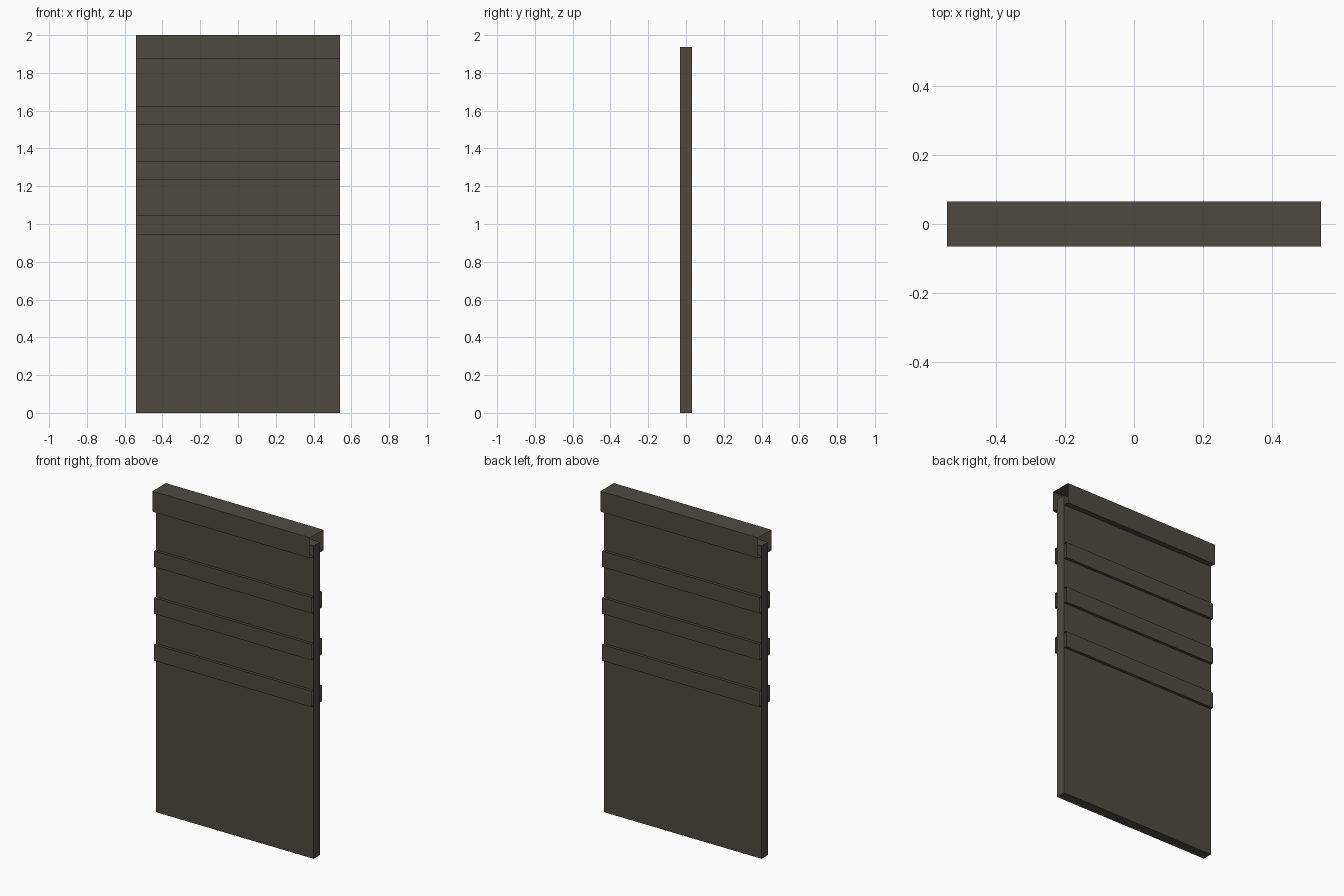
import bpy, bmesh

if "Cube" in bpy.data.objects:
    bpy.data.objects.remove(bpy.data.objects["Cube"])

# Single dark grey-brown colour
mat = bpy.data.materials.new("dark_taupe")
mat.diffuse_color = (0.078, 0.068, 0.053, 1.0)
mat.use_nodes = True
mat.node_tree.nodes["Principled BSDF"].inputs["Base Color"].default_value = mat.diffuse_color

HALF_WIDTH = 0.54


def block(name, half_depth, z0, z1, open_ends=False):
    """Full-width box; open_ends leaves out the two faces at +-x."""
    bm = bmesh.new()
    bmesh.ops.create_cube(bm, size=1.0)
    for v in bm.verts:
        v.co.x *= 2 * HALF_WIDTH
        v.co.y *= 2 * half_depth
        v.co.z = z1 if v.co.z > 0 else z0
    bm.normal_update()
    if open_ends:
        ends = [f for f in bm.faces if abs(f.normal.x) > 0.9]
        bmesh.ops.delete(bm, geom=ends, context='FACES')
    mesh = bpy.data.meshes.new(name)
    bm.to_mesh(mesh)
    bm.free()
    mesh.materials.append(mat)
    obj = bpy.data.objects.new(name, mesh)
    bpy.context.collection.objects.link(obj)
    return obj


# Main slab
block("panel", 0.031, 0.0, 1.937)

# Sleeve over the top edge
block("top_cap", 0.065, 1.873, 2.0, open_ends=True)

# Three raised bands wrapping front and back
for i, z in enumerate((0.945, 1.235, 1.525)):
    block(f"band_{i + 1}", 0.049, z, z + 0.099, open_ends=True)
